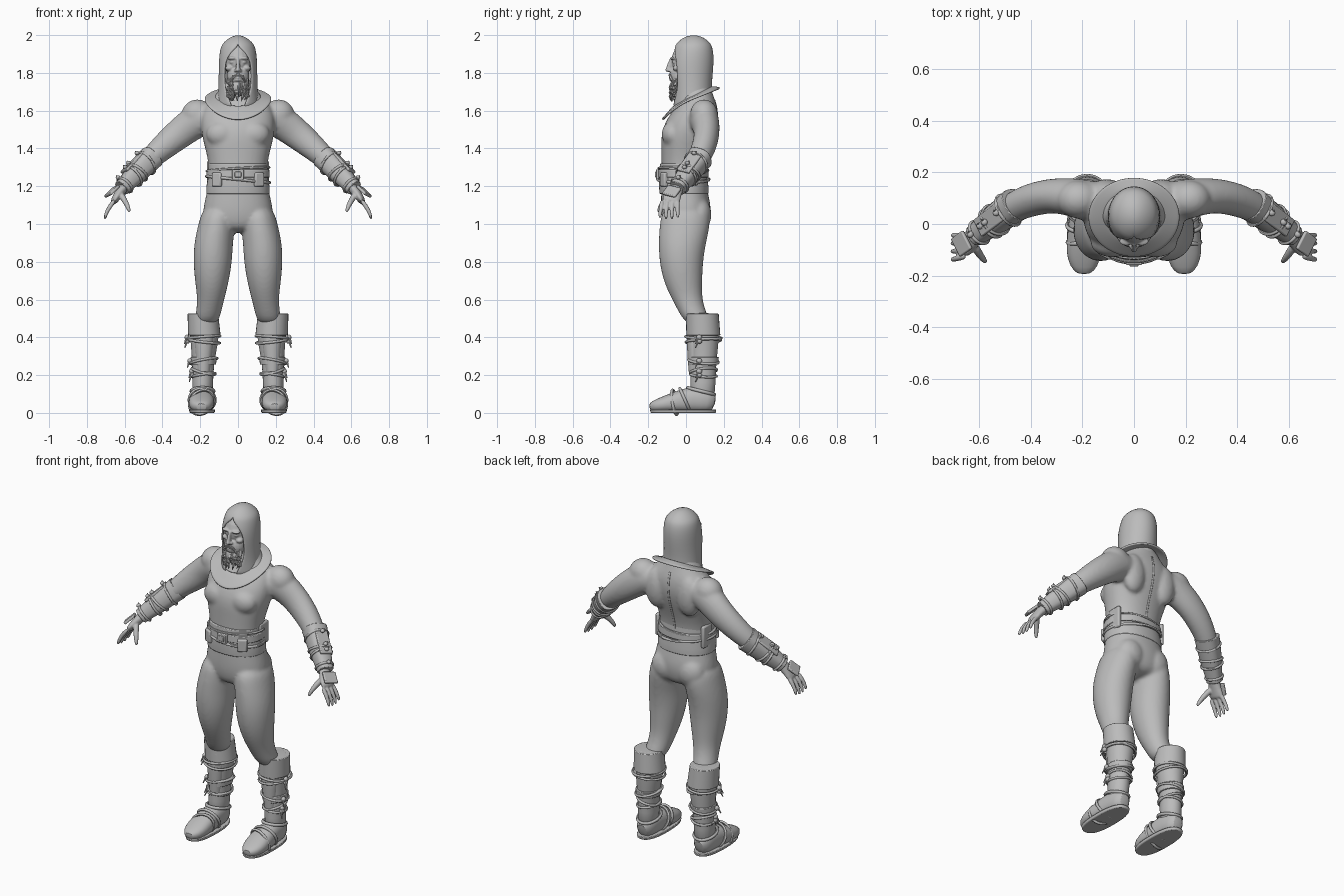
import bpy, bmesh, math, random
from mathutils import Vector, Matrix

cube = bpy.data.objects.get("Cube")
if cube:
    bpy.data.objects.remove(cube, do_unlink=True)
random.seed(4)
X, Y, Z = Vector((1, 0, 0)), Vector((0, 1, 0)), Vector((0, 0, 1))

grey = bpy.data.materials.new("plain_grey")
grey.use_nodes = True
grey.diffuse_color = (0.5, 0.5, 0.5, 1)
for node in grey.node_tree.nodes:
    if node.type == 'BSDF_PRINCIPLED':
        node.inputs["Base Color"].default_value = grey.diffuse_color


def frame(t, ref):
    b = (ref - t * ref.dot(t)).normalized()
    return b.cross(t), b


def loft(bm, stations, n=16, ref=Y, flat=False, p=2.0, cyclic=False):
    """Skin superellipse sections given as (x, y, z, half width, half depth)."""
    pts, rings, m = [Vector(s[:3]) for s in stations], [], len(stations)
    for i, s in enumerate(stations):
        nxt = pts[(i + 1) % m] if cyclic else pts[min(i + 1, m - 1)]
        prv = pts[i - 1] if cyclic else pts[max(i - 1, 0)]
        a, b = (X, Y) if flat else frame((nxt - prv).normalized(), ref)
        ring = []
        for k in range(n):
            c, d = math.cos(k * math.tau / n), math.sin(k * math.tau / n)
            u = math.copysign(abs(c) ** (2 / p), c) * s[3]
            v = math.copysign(abs(d) ** (2 / p), d) * s[4]
            ring.append(bm.verts.new(pts[i] + a * u + b * v))
        rings.append(ring)
    for i in range(m if cyclic else m - 1):
        r, q = rings[i], rings[(i + 1) % m]
        for k in range(n):
            bm.faces.new((r[k], r[(k + 1) % n], q[(k + 1) % n], q[k]))
    if not cyclic:
        bm.faces.new(rings[0])
        bm.faces.new(rings[-1])


def ball(bm, c, r):
    m = Matrix.Translation(c) @ Matrix.Diagonal((*r, 1))
    bmesh.ops.create_uvsphere(bm, u_segments=20, v_segments=12, radius=1, matrix=m)


def box(bm, c, size, t=Z, ref=Y):
    """Box with its length along t and its depth along ref."""
    t = Vector(t).normalized()
    a, b = frame(t, Vector(ref))
    m = Matrix((a, b, t)).transposed().to_4x4()
    m.translation = c
    bmesh.ops.create_cube(bm, size=1, matrix=m @ Matrix.Diagonal((*size, 1)))


def cord(bm, c, ra, rb, r=0.007, axis=Z):
    axis = Vector(axis).normalized()
    a, b = frame(axis, Y)
    loop = []
    for k in range(32):
        w = k * math.tau / 32
        loop.append((*(Vector(c) + a * ra * math.cos(w) + b * rb * math.sin(w)), r, r))
    loft(bm, loop, 8, axis, cyclic=True)


def make(name, bm, mirror=True, sub=0, voxel=0, solid=0, bevel=0):
    bmesh.ops.recalc_face_normals(bm, faces=bm.faces)
    me = bpy.data.meshes.new(name)
    bm.to_mesh(me)
    bm.free()
    me.materials.append(grey)
    me.shade_smooth()
    me.set_sharp_from_angle(angle=math.radians(45))
    ob = bpy.data.objects.new(name, me)
    bpy.context.scene.collection.objects.link(ob)
    if mirror:
        ob.modifiers.new("mirror", 'MIRROR').use_mirror_merge = False
    if solid:
        ob.modifiers.new("thickness", 'SOLIDIFY').thickness = solid
    if bevel:
        mod = ob.modifiers.new("bevel", 'BEVEL')
        mod.width, mod.segments = bevel, 2
    if sub:
        ob.modifiers.new("round", 'SUBSURF').levels = sub
        ob.modifiers["round"].render_levels = sub
    if voxel:
        mod = ob.modifiers.new("fuse", 'REMESH')
        mod.mode, mod.voxel_size, mod.use_smooth_shade = 'VOXEL', voxel, True
        mod = ob.modifiers.new("relax", 'SMOOTH')
        mod.factor, mod.iterations = 0.5, 5
    return ob


# Clothed body: torso, pelvis, legs and arms fused into one skin
bm = bmesh.new()
loft(bm, [(0, 0, 0.95, .14, .1), (0, 0, 1.02, .19, .13), (0, 0, 1.1, .185, .135),
          (0, -.01, 1.18, .162, .122), (0, -.015, 1.3, .152, .115), (0, -.002, 1.4, .175, .13),
          (0, .012, 1.48, .197, .146), (0, .035, 1.56, .2, .138), (0, .06, 1.63, .18, .105),
          (0, .06, 1.68, .11, .085), (0, .04, 1.78, .075, .075)], 20, flat=True, p=2.2)
loft(bm, [(.1, 0, 1.1, .085, .125), (.112, -.005, 1, .1, .138), (.13, -.02, .9, .105, .128),
          (.134, -.026, .8, .105, .118), (.138, -.017, .7, .092, .105), (.142, 0, .62, .076, .086),
          (.152, .026, .55, .068, .074), (.17, .07, .46, .066, .07)], 16, flat=True)
loft(bm, [(.1, .075, 1.56, .08, .08), (.2, .095, 1.565, .098, .082), (.3, .115, 1.487, .084, .068),
          (.4, .095, 1.405, .071, .067), (.48, .06, 1.33, .056, .058), (.57, -.01, 1.235, .045, .045)])
for c, r in [((.105, .12, 1.53), (.075, .055, .12)), ((.085, .07, 1.05), (.085, .066, .09)),
             ((.085, -.07, 1.475), (.085, .06, .07)), ((.215, .095, 1.58), (.085, .075, .08))]:
    ball(bm, c, r)
body = make("clothed_body", bm, sub=2, voxel=.01)

# Seam down the back, laid onto the body
bm = bmesh.new()
turn = Matrix.Translation((0, .25, 1.47)) @ Matrix.Rotation(math.pi / 2, 4, 'X')
bmesh.ops.create_grid(bm, x_segments=2, y_segments=40, size=1,
                      matrix=turn @ Matrix.Diagonal((.005, .19, 1, 1)))
seam = make("back_seam", bm, mirror=False)
wrap = seam.modifiers.new("lay", 'SHRINKWRAP')
wrap.target, wrap.wrap_method, wrap.offset = body, 'PROJECT', .002
wrap.use_project_y, wrap.use_negative_direction, wrap.use_positive_direction = True, True, False
seam.modifiers.new("thickness", 'SOLIDIFY').thickness = .004

# Hood: open rings leave a pointed arch for the face
bm = bmesh.new()
rows = []
for z, cy, rx, ry, gap in [(1.999, .04, .012, .015, 0), (1.988, .04, .045, .055, 0),
        (1.96, .04, .078, .088, 0), (1.94, .038, .09, .1, .03), (1.91, .035, .098, .11, .45),
        (1.86, .03, .102, .117, .78), (1.79, .028, .102, .113, .82), (1.73, .03, .104, .106, .78),
        (1.67, .032, .108, .108, .55), (1.62, .035, .115, .112, .25)]:
    ang = [gap + (math.tau - 2 * gap) * k / 32 for k in range(33)]
    rows.append([bm.verts.new((rx * math.sin(w), cy - ry * math.cos(w), z)) for w in ang])
for r, q in zip(rows, rows[1:]):
    for k in range(32):
        bm.faces.new((r[k], r[k + 1], q[k + 1], q[k]))
bm.faces.new(rows[0])
bmesh.ops.remove_doubles(bm, verts=bm.verts, dist=.0005)
make("hood", bm, mirror=False, solid=.012, sub=1)

# Wide collar draped from the neck over the shoulders, with a hem
bm = bmesh.new()
rows, hem = [], []
for f in (0, .3, .6, .85, 1):
    row = []
    for k in range(40):
        w = k * math.tau / 40
        front = math.cos(w)
        inner = 1.68 - .05 * front
        outer = 1.665 - .06 * front - .05 * max(front, 0) ** 2
        row.append(bm.verts.new(((.098 + .08 * f) * math.sin(w), .035 - .01 * f
                   - (.1 + .055 * f) * front, inner + (outer - inner) * f)))
    rows.append(row)
for r, q in zip(rows, rows[1:]):
    for k in range(40):
        bm.faces.new((r[k], r[(k + 1) % 40], q[(k + 1) % 40], q[k]))
make("collar", bm, mirror=False, solid=.012, sub=1)

# Head with brow, nose, cheeks, eyes and lips
bm = bmesh.new()
for c, r in [((0, .015, 1.865), (.077, .092, .095)), ((0, -.025, 1.78), (.06, .06, .07)),
             ((0, -.092, 1.816), (.014, .018, .012)), ((0, -.078, 1.775), (.024, .013, .007)),
             ((0, -.076, 1.763), (.02, .014, .007))]:
    ball(bm, c, r)
for s in (-1, 1):
    for c, r in [((s * .03, -.066, 1.878), (.028, .018, .009)), ((s * .03, -.06, 1.857), (.015, .013, .01)),
                 ((s * .045, -.045, 1.825), (.022, .025, .016)), ((s * .013, -.082, 1.812), (.009, .012, .008))]:
        ball(bm, c, r)
loft(bm, [(0, -.074, 1.88, .009, .01), (0, -.084, 1.85, .009, .014), (0, -.093, 1.815, .013, .016)], 10, flat=True)
make("face", bm, mirror=False, voxel=.0045).modifiers["relax"].iterations = 2

# Beard: a core covered with tapering locks
bm = bmesh.new()
ball(bm, (0, -.045, 1.725), (.05, .04, .05))
for k in range(64):
    w, z = random.uniform(-1.25, 1.25), random.uniform(1.695, 1.775)
    x, y = .058 * math.sin(w), -.03 - .052 * math.cos(w)
    if z > 1.755 and abs(w) < .5:
        continue
    drop = random.uniform(.03, .055)
    loft(bm, [(x, y + .008, z, .005, .005), (x * 1.04, y - .005, z - drop * .5, .0075, .006),
              (x * .7, y, max(z - drop, 1.65), .001, .001)], 6)
for s in (-1, 1):
    for k in range(3):
        loft(bm, [(s * .003, -.088, 1.793 - k * .004, .004, .005), (s * .025, -.083, 1.785 - k * .004, .006, .006),
                  (s * .043, -.065, 1.752 - k * .006, .001, .001)], 6, ref=Z)
make("beard", bm, mirror=False)

# Sash, belt, cords, buckle and side plates
bm = bmesh.new()
loft(bm, [(0, -.01, 1.16, .168, .13), (0, -.012, 1.2, .167, .131), (0, -.015, 1.24, .16, .127),
          (0, -.015, 1.32, .156, .122)], 40, flat=True, p=2.2)
loft(bm, [(0, -.014, 1.245, .168, .134), (0, -.014, 1.288, .166, .132)], 40, flat=True, p=2.2)
make("sash", bm, mirror=False, bevel=.004)
bm = bmesh.new()
cord(bm, (0, -.014, 1.236), .168, .136, .008, (.1, 0, 1))
cord(bm, (0, -.014, 1.29), .166, .132, .006, (-.06, .04, 1))
make("belt_cords", bm, mirror=False)
bm = bmesh.new()
box(bm, (0, -.15, 1.262), (.062, .018, .055))
box(bm, (0, -.159, 1.262), (.035, .01, .03))
make("buckle", bm, mirror=False, bevel=.004)
bm = bmesh.new()
box(bm, (.152, .02, 1.27), (.022, .085, .13))
box(bm, (.11, -.115, 1.235), (.055, .03, .075), ref=(.5, -1, 0))
make("belt_plates", bm, bevel=.008)

# Bracer, cords, knots and plates, placed along the forearm
elbow, wrist = Vector((.455, .078, 1.355)), Vector((.615, -.045, 1.19))
fore = (wrist - elbow).normalized()
out = frame(fore, Vector((.5, 0, 1)))[1]


def at(f, lift=0):
    return elbow.lerp(wrist, f) + out * lift


bm = bmesh.new()
loft(bm, [(*at(f), r, r) for f, r in ((0, .066), (.08, .064), (.5, .057), (.85, .045), (1, .043))],
     20, ref=out, p=2.6)
make("bracer", bm, bevel=.003)
bm = bmesh.new()
box(bm, at(.42, .054), (.075, .016, .15), fore, out)
box(bm, at(1.22, .026), (.08, .016, .07), fore, out)
make("arm_plates", bm, bevel=.005)
bm = bmesh.new()
for f, r, lean in ((.2, .066, .15), (.5, .062, -.15), (.62, .059, .1), (.9, .048, 0)):
    cord(bm, at(f), r, r, .007, fore + out * lean)
    ball(bm, at(f, r + .006), (.013, .013, .011))
    loft(bm, [(*at(f, r), .006, .006), (*(at(f, r + .02) + Y * .012), .003, .003)], 6)
make("bracer_ties", bm)

# Gloved hand with four fingers and a thumb
bm = bmesh.new()
loft(bm, [(.59, -.03, 1.21, .03, .033), (.62, -.055, 1.175, .026, .036), (.645, -.075, 1.14, .022, .05),
          (.663, -.085, 1.11, .017, .052)], 14)
for i in range(4):
    reach = (.01, 0, 0, .008)[i]
    loft(bm, [(.65, -.043 - .027 * i, 1.13, .014, .014), (.685, -.046 - .029 * i, 1.085, .012, .012),
              (.7, -.044 - .031 * i, 1.05, .0105, .0105), (.706, -.042 - .032 * i, 1.022 + reach, .007, .007)], 10)
loft(bm, [(.625, -.075, 1.165, .02, .02), (.6, -.115, 1.125, .016, .016), (.582, -.138, 1.09, .013, .013),
          (.573, -.148, 1.06, .008, .008)], 10)
make("glove", bm, sub=1, voxel=.005).modifiers["relax"].iterations = 2

# Boot shaft with folded cuff
bm = bmesh.new()
loft(bm, [(.187, .085, .53, .076, .082), (.186, .086, .51, .077, .084), (.178, .092, .44, .08, .084),
          (.178, .096, .36, .072, .077), (.185, .092, .27, .059, .069), (.186, .09, .16, .054, .067),
          (.19, .085, .06, .058, .068)], 20, flat=True)
make("boot_shaft", bm, sub=1)
bm = bmesh.new()
loft(bm, [(.178, .092, .41, .086, .09), (.186, .086, .525, .081, .087)], 28, flat=True)
loft(bm, [(.184, .092, .255, .067, .077), (.181, .094, .295, .07, .08)], 28, flat=True)
make("boot_cuffs", bm, bevel=.003)

# Foot, sole and shin guard
bm = bmesh.new()
loft(bm, [(.19, .155, .05, .03, .04), (.19, .12, .062, .056, .06), (.19, .04, .074, .06, .072),
          (.192, -.04, .06, .067, .058), (.194, -.11, .048, .071, .044), (.194, -.165, .036, .055, .031),
          (.194, -.195, .03, .025, .02)], 16, ref=Z, p=2.4)
make("foot", bm, sub=1)
bm = bmesh.new()
loft(bm, [(.19, -.015, 0, .066, .172), (.19, -.015, .018, .07, .176)], 36, flat=True, p=2.5)
make("sole", bm, bevel=.004)
bm = bmesh.new()
loft(bm, [(.182, .05, .22, .035, .036), (.18, .046, .34, .048, .04), (.178, .038, .46, .055, .036),
          (.178, .025, .52, .015, .015)], 12, flat=True)
make("shin_guard", bm)

# Boot cords with knots, ankle band and foot straps
bm = bmesh.new()
for z, r, lean in ((.4, .088, .08), (.38, .086, -.12), (.275, .073, .2), (.22, .064, -.25), (.2, .063, .15)):
    cord(bm, (.182, .092, z), r, r + .007, .007, (lean, lean * .5, 1))
    ball(bm, (.182 + r, .07, z), (.013, .015, .014))
    loft(bm, [(.185 + r, .065, z, .006, .006), (.195 + r, .05, z - .035, .003, .003)], 6)
cord(bm, (.19, -.005, .068), .069, .068, .008, (0, 1, .45))
cord(bm, (.192, -.06, .056), .071, .06, .008, (.2, 1, .2))
cord(bm, (.188, .08, .115), .06, .073, .009, (0, .25, 1))
make("boot_ties", bm)
